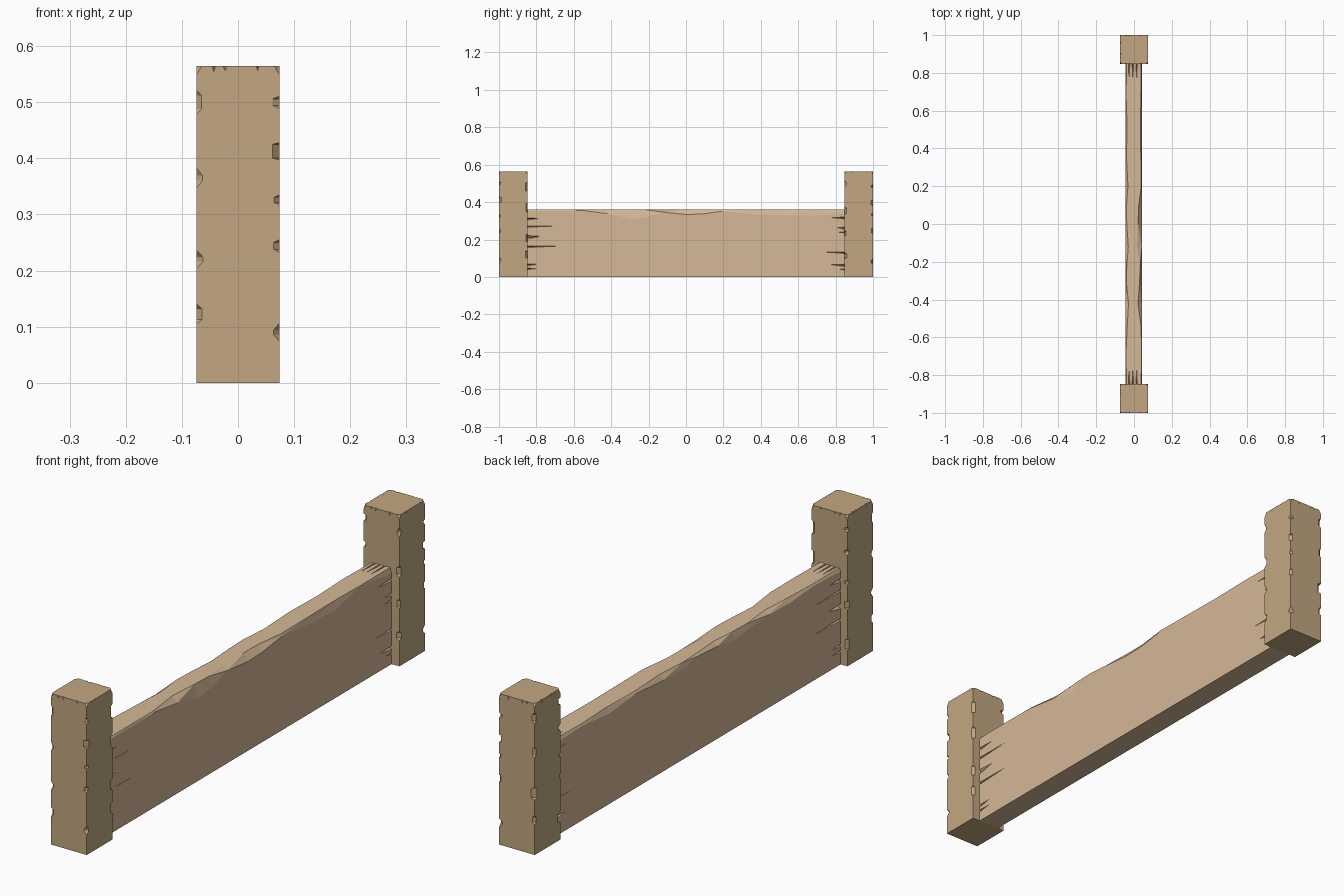
import bpy, bmesh, random
from mathutils import Vector

if "Cube" in bpy.data.objects:
    bpy.data.objects.remove(bpy.data.objects["Cube"])

random.seed(4)
PX, PZ = 0.074, 0.565          # post half width, height
PY0, PY1 = 0.848, 1.0          # post inner and outer y
BX0, BX1, BY, BZ = -0.046, 0.042, 0.856, 0.36
E = 0.004


def material(name, rgb):
    m = bpy.data.materials.new(name)
    m.diffuse_color = (*rgb, 1)
    m.use_nodes = True
    m.node_tree.nodes["Principled BSDF"].inputs["Base Color"].default_value = m.diffuse_color
    return m


def to_object(name, bm, mat=None):
    bmesh.ops.recalc_face_normals(bm, faces=bm.faces)
    me = bpy.data.meshes.new(name)
    bm.to_mesh(me)
    bm.free()
    ob = bpy.data.objects.new(name, me)
    bpy.context.collection.objects.link(ob)
    if mat:
        me.materials.append(mat)
    return ob


def hull(bm, pts):
    vs = [bm.verts.new(p) for p in pts]
    res = bmesh.ops.convex_hull(bm, input=vs)
    junk = {v for v in res["geom_interior"] if isinstance(v, bmesh.types.BMVert)}
    bmesh.ops.delete(bm, geom=list(junk), context='VERTS')


def carve(ob, bm):
    cutter = to_object(ob.name + "_cutter", bm)
    mod = ob.modifiers.new("chips", 'BOOLEAN')
    mod.object, mod.operation, mod.solver = cutter, 'DIFFERENCE', 'EXACT'
    mod.use_self = True
    bpy.context.view_layer.objects.active = ob
    bpy.ops.object.modifier_apply(modifier=mod.name)
    bpy.data.objects.remove(cutter)


def edge_chip(bm, x, y, sx, sy, z0, z1, a, b):
    # gem shaped bite out of a vertical corner
    zc, h = (z0 + z1) / 2, (z1 - z0) * random.choice([0.08, 0.2, 0.35])
    pts = [(x + sx * E, y + sy * E, z) for z in (z0, z1)]
    for z in (zc - h, zc + h):
        pts += [(x - sx * a, y + sy * E, z), (x + sx * E, y - sy * b, z)]
    hull(bm, pts)


def rim_chip(bm, p, along, out, w, d, inset):
    # V shaped nick at the top rim
    p, along, out = Vector(p), Vector(along), Vector(out)
    up = Vector((0, 0, E))
    hull(bm, [p + along * w + out * E + up, p - along * w + out * E + up,
              p + out * E - Vector((0, 0, d)), p - out * inset + up])


post_mat = material("post_wood", (0.54, 0.39, 0.22))
board_mat = material("board_wood", (0.66, 0.48, 0.31))

# Chip heights read from the left and right corners of the front view
LEFT = [(0.47, 0.53), (0.335, 0.395), (0.195, 0.245), (0.098, 0.147)]
RIGHT = [(0.485, 0.515), (0.395, 0.43), (0.314, 0.338), (0.228, 0.26), (0.065, 0.115)]


def post(name, s):
    bm = bmesh.new()
    hull(bm, [(x, s * y, z) for x in (-PX, PX) for y in (PY0, PY1) for z in (0, PZ)])
    ob = to_object(name, bm, post_mat)
    cut = bmesh.new()
    for sx in (-1, 1):
        for y, sy in ((s * PY1, s), (s * PY0, -s)):
            outer = abs(y) > 0.9
            for z0, z1 in (LEFT if sx * sy * s < 0 else RIGHT):
                shift = 0 if outer and s < 0 else random.uniform(-0.02, 0.02)
                edge_chip(cut, sx * PX, y, sx, sy, z0 + shift, z1 + shift,
                          random.uniform(0.012, 0.02), random.uniform(0.01, 0.018))
            # broken top corner
            x = sx * PX
            hull(cut, [(x + sx * E, y + sy * E, PZ + E), (x + sx * E, y + sy * E, PZ - 0.03),
                       (x - sx * 0.016, y + sy * E, PZ + E), (x + sx * E, y - sy * 0.016, PZ + E)])
    ym = s * (PY0 + PY1) / 2
    for t in (-0.043, -0.023, 0.035):
        w, d = random.uniform(0.006, 0.011), random.uniform(0.016, 0.025)
        rim_chip(cut, (t, s * PY1, PZ), (1, 0, 0), (0, s, 0), w, d, 0.006)
        rim_chip(cut, (t, s * PY0, PZ), (1, 0, 0), (0, -s, 0), w, d, 0.006)
        rim_chip(cut, (-PX, ym + s * t, PZ), (0, 1, 0), (-1, 0, 0), w, d, 0.006)
        rim_chip(cut, (PX, ym - s * t, PZ), (0, 1, 0), (1, 0, 0), w, d * 0.7, 0.004)
    carve(ob, cut)


post("front_post", -1)
post("back_post", 1)

# Board lofted along y: (y, left wear width, left drop, right wear width, right drop)
STATIONS = [(-BY, .006, .012, .004, .006), (-.68, .004, .006, .003, .008), (-.55, .010, .016, .004, .005),
            (-.42, .017, .012, .021, .022), (-.30, .005, .02, .012, .05), (-.22, .008, .03, .009, .042),
            (-.12, .016, .014, .026, .014), (.0, .008, .007, .020, .026), (.08, .005, .022, .019, .024),
            (.20, .014, .02, .004, .008), (.36, .006, .008, .006, .025), (.52, .01, .022, .008, .03),
            (.68, .004, .007, .005, .034), (BY, .007, .014, .006, .022)]
bm = bmesh.new()
rings = []
for y, lw, ld, rw, rd in STATIONS:
    prof = [(BX0, 0), (BX1, 0), (BX1, BZ - rd), (BX1 - rw, BZ), (BX0 + lw, BZ), (BX0, BZ - ld)]
    rings.append([bm.verts.new((x, y, z)) for x, z in prof])
for r0, r1 in zip(rings, rings[1:]):
    for i in range(6):
        bm.faces.new((r0[i], r0[i - 1], r1[i - 1], r1[i]))
bm.faces.new(rings[0])
bm.faces.new(rings[-1])
bmesh.ops.triangulate(bm, faces=[f for f in bm.faces if len(f.verts) == 4])
board = to_object("board", bm, board_mat)

# Splits at the board ends: (z, length, half opening)
SPLITS = {-1: [(.31, .10, .008), (.27, .20, .005), (.212, .10, .014), (.162, .20, .006),
               (.065, .08, .007), (.043, .08, .006)],
          1: [(.315, .11, .007), (.26, .06, .01), (.238, .06, .006), (.13, .13, .006),
              (.062, .10, .009), (.04, .05, .006)]}
cut = bmesh.new()
for s, splits in SPLITS.items():
    y = s * (BY + E)
    for x, sx in ((BX0, -1), (BX1, 1)):
        for z, length, h in splits:
            zs = z if sx > 0 else z + 0.006
            tip = s * (BY - length)
            hull(cut, [(x + sx * E, y, zs - h), (x + sx * E, y, zs + h),
                       (x - sx * 0.016, y, zs - h * .3), (x + sx * E, tip, zs + h * .5)])
    # splits running in from the ends on the top face
    for x in (-0.026, -0.006, 0.014):
        hull(cut, [(x - .006, y, BZ + E), (x + .006, y, BZ + E), (x, y, BZ - .016),
                   (x, s * (BY - .115), BZ + E)])
carve(board, cut)
